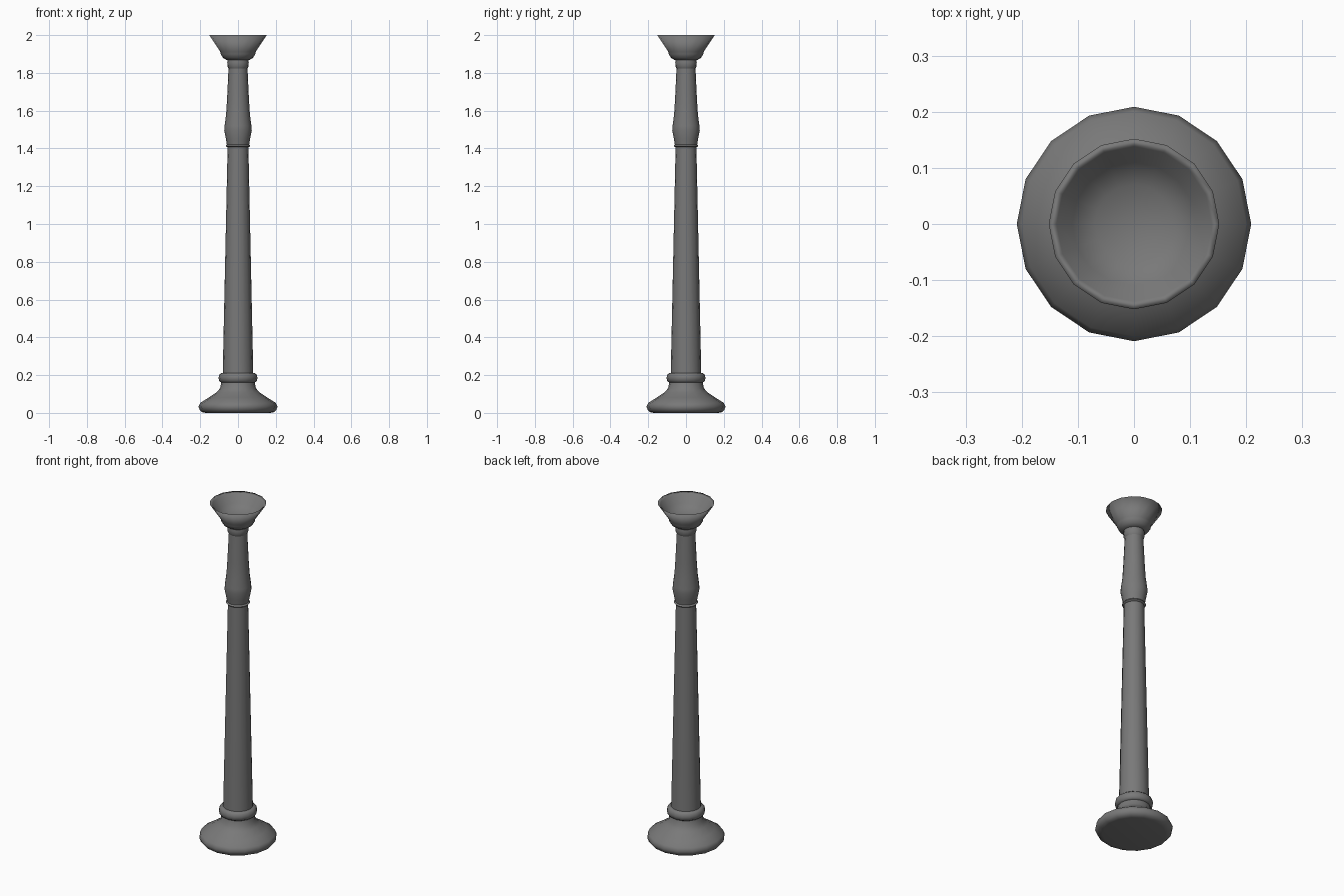
import bpy, bmesh, math

if "Cube" in bpy.data.objects:
    bpy.data.objects.remove(bpy.data.objects["Cube"])

SIDES = 16
grey = bpy.data.materials.new("dark_grey")
grey.diffuse_color = (0.19, 0.19, 0.19, 1)
grey.use_nodes = True
grey.node_tree.nodes["Principled BSDF"].inputs["Base Color"].default_value = grey.diffuse_color


def lathe(name, profile, angle=60):
    """Spin a (radius, height) profile around z; radius 0 closes an end."""
    bm = bmesh.new()
    rings = []
    for r, z in profile:
        if r == 0:
            rings.append([bm.verts.new((0, 0, z))])
        else:
            rings.append([bm.verts.new((r * math.cos(2 * math.pi * i / SIDES),
                                        r * math.sin(2 * math.pi * i / SIDES), z))
                          for i in range(SIDES)])
    for a, b in zip(rings, rings[1:]):
        for i in range(SIDES):
            j = (i + 1) % SIDES
            loop = [a[i % len(a)], a[j % len(a)], b[j % len(b)], b[i % len(b)]]
            bm.faces.new(list(dict.fromkeys(loop)))
    bmesh.ops.recalc_face_normals(bm, faces=bm.faces)
    mesh = bpy.data.meshes.new(name)
    bm.to_mesh(mesh)
    bm.free()
    mesh.materials.append(grey)
    obj = bpy.data.objects.new(name, mesh)
    bpy.context.collection.objects.link(obj)
    bpy.ops.object.select_all(action='DESELECT')
    obj.select_set(True)
    bpy.context.view_layer.objects.active = obj
    bpy.ops.object.shade_smooth_by_angle(angle=math.radians(angle))
    return obj


# Flared foot with rounded rim
lathe("foot", [(0, 0.004), (0.17, 0.002), (0.192, 0.006), (0.203, 0.018), (0.209, 0.035),
               (0.2, 0.055), (0.155, 0.083), (0.115, 0.11), (0.095, 0.132),
               (0.088, 0.165), (0, 0.165)])
bpy.data.objects["foot"].location.z = -0.002

# Rounded collar above the foot
lathe("foot_collar", [(0, 0.16), (0.088, 0.16), (0.099, 0.168), (0.103, 0.185),
                      (0.099, 0.203), (0.088, 0.212), (0, 0.214)])

# Long tapered shaft
lathe("shaft", [(0, 0.2), (0.081, 0.2), (0.055, 1.41), (0, 1.41)])

# Thin ring between shaft and upper stem
lathe("shaft_ring", [(0, 1.408), (0.06, 1.408), (0.065, 1.414), (0.06, 1.422), (0, 1.422)])

# Bulging upper stem
lathe("upper_stem", [(0, 1.415), (0.058, 1.415), (0.064, 1.45), (0.073, 1.495),
                     (0.071, 1.52), (0.063, 1.58), (0.058, 1.66), (0.05, 1.83), (0, 1.83)])

# Neck ring under the cup
lathe("neck_ring", [(0, 1.824), (0.05, 1.824), (0.056, 1.835), (0.057, 1.855),
                    (0.054, 1.875), (0, 1.875)])

# Flared hollow cup, shaded smoothly over its rim
lathe("cup", [(0, 1.868), (0.06, 1.868), (0.08, 1.88), (0.092, 1.9), (0.094, 1.912),
              (0.152, 2.0), (0.138, 1.99), (0.11, 1.945), (0.07, 1.92), (0, 1.912)], 180)
